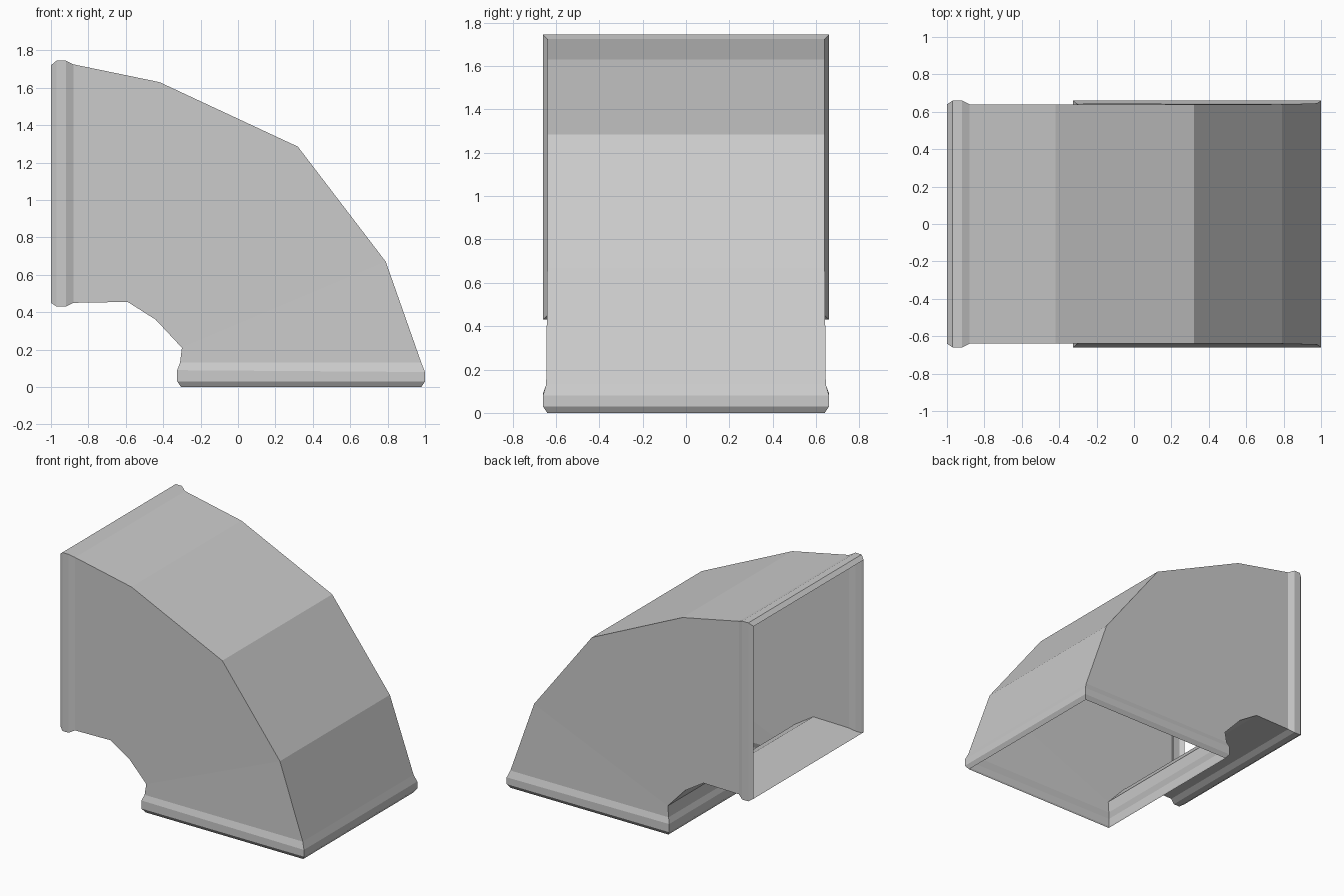
import bpy
import bmesh

if "Cube" in bpy.data.objects:
    bpy.data.objects.remove(bpy.data.objects["Cube"])

# Cross-sections along the bend: outer (x, z), inner (x, z), half width in y
sections = [
    # side collar
    ((-1.00, 1.72), (-1.00, 0.45), 0.64),
    ((-0.97, 1.745), (-0.97, 0.43), 0.66),
    ((-0.92, 1.745), (-0.92, 0.43), 0.66),
    ((-0.88, 1.725), (-0.88, 0.45), 0.64),
    # faceted elbow
    ((-0.42, 1.63), (-0.59, 0.455), 0.64),
    ((0.32, 1.285), (-0.44, 0.36), 0.64),
    ((0.79, 0.67), (-0.30, 0.21), 0.64),
    # bottom collar
    ((0.98, 0.13), (-0.31, 0.13), 0.645),
    ((1.00, 0.08), (-0.325, 0.09), 0.66),
    ((1.00, 0.03), (-0.325, 0.03), 0.66),
    ((0.98, 0.00), (-0.305, 0.00), 0.64),
]

# Loft an open-ended rectangular sheet-metal tube
bm = bmesh.new()
rings = []
for (ox, oz), (ix, iz), w in sections:
    corners = [(ox, -w, oz), (ox, w, oz), (ix, w, iz), (ix, -w, iz)]
    rings.append([bm.verts.new(c) for c in corners])
for a, b in zip(rings, rings[1:]):
    for i in range(4):
        j = (i + 1) % 4
        bm.faces.new((a[i], b[i], b[j], a[j]))

# Make faces point outward
bmesh.ops.recalc_face_normals(bm, faces=bm.faces)
top = max(bm.faces, key=lambda f: f.calc_center_median().z)
if top.normal.z < 0:
    bmesh.ops.reverse_faces(bm, faces=bm.faces)

mesh = bpy.data.meshes.new("duct_elbow")
bm.to_mesh(mesh)
bm.free()
bpy.context.collection.objects.link(bpy.data.objects.new("duct_elbow", mesh))
